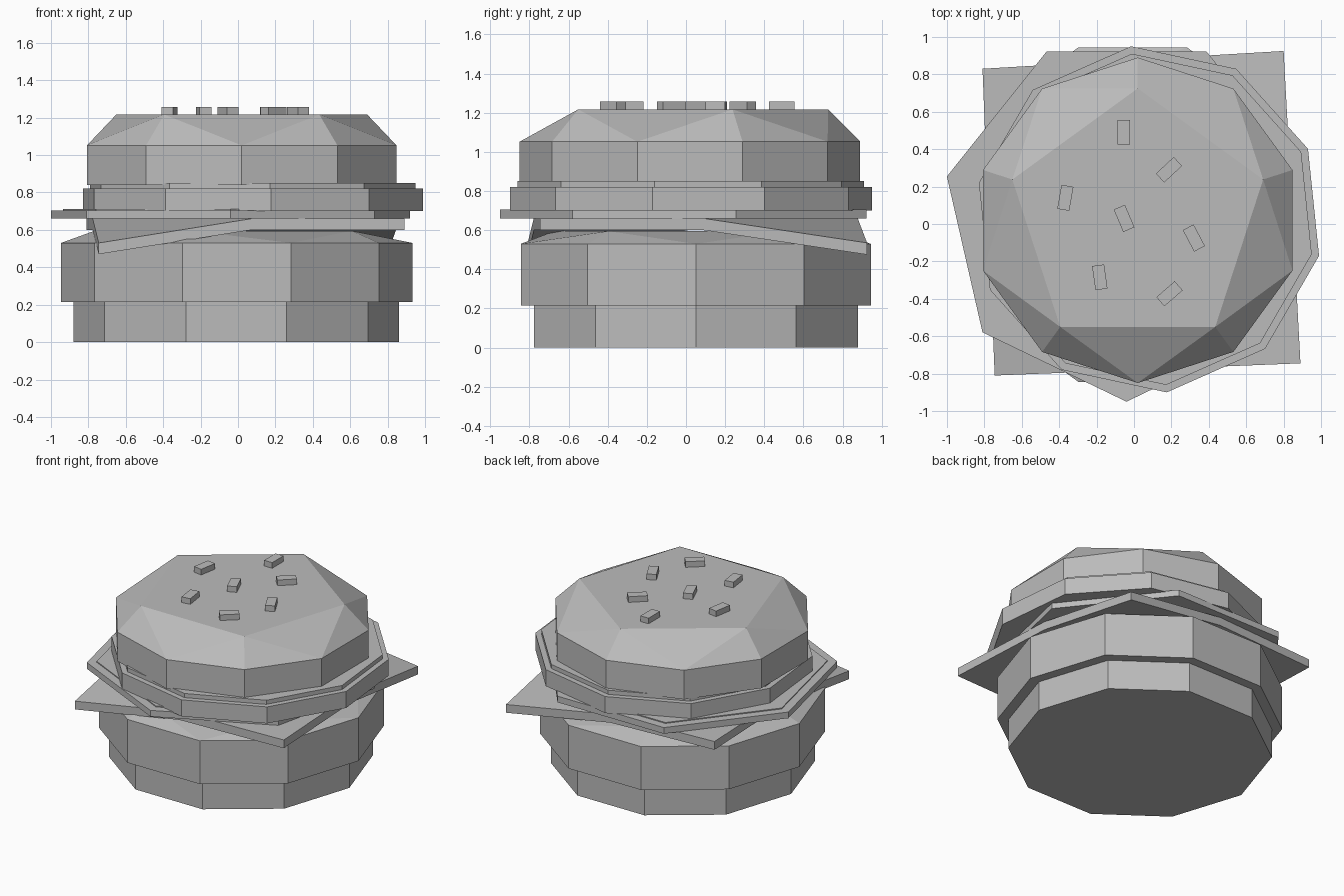
import bpy
import bmesh
from math import cos, sin, radians, tau
from mathutils import Vector

if "Cube" in bpy.data.objects:
    bpy.data.objects.remove(bpy.data.objects["Cube"])

GREY = (0.5, 0.5, 0.5, 1)
grey = bpy.data.materials.new("plain_grey")
grey.use_nodes = True
grey.diffuse_color = GREY
grey.node_tree.nodes["Principled BSDF"].inputs["Base Color"].default_value = GREY


def finish(name, bm):
    bmesh.ops.recalc_face_normals(bm, faces=bm.faces)
    mesh = bpy.data.meshes.new(name)
    bm.to_mesh(mesh)
    bm.free()
    mesh.materials.append(grey)
    obj = bpy.data.objects.new(name, mesh)
    bpy.context.collection.objects.link(obj)
    return obj


def ring(bm, sides, radius, z, centre, turn):
    angles = [radians(turn) + tau * i / sides for i in range(sides)]
    return [bm.verts.new((centre[0] + radius * cos(a), centre[1] + radius * sin(a), z))
            for a in angles]


def add_walls(bm, low, high):
    n = len(low)
    for i in range(n):
        j = (i + 1) % n
        bm.faces.new((low[i], low[j], high[j], high[i]))


def slab(name, sides, radius, z0, z1, centre, turn=0, crown=None):
    """Polygonal slab; crown=(radius, z) adds a faceted top with half the sides."""
    bm = bmesh.new()
    low = ring(bm, sides, radius, z0, centre, turn)
    high = ring(bm, sides, radius, z1, centre, turn)
    bm.faces.new(low[::-1])
    add_walls(bm, low, high)
    if crown:
        half = sides // 2
        top = ring(bm, half, crown[0], crown[1], centre, turn)
        for i in range(half):
            a, b = top[i], top[(i + 1) % half]
            start, mid, end = (high[(2 * i + k) % sides] for k in range(3))
            bm.faces.new((start, mid, a))
            bm.faces.new((a, mid, b))
            bm.faces.new((mid, end, b))
        bm.faces.new(top)
    else:
        bm.faces.new(high)
    return finish(name, bm)


# Buns, patty and round fillings
slab("bottom_bun", 10, 0.87, 0, 0.215, (-0.01, 0.05))
slab("patty", 10, 0.94, 0.215, 0.53, (-0.007, 0.05), 180, crown=(0.76, 0.595))
slab("lettuce", 7, 0.985, 0.66, 0.705, (-0.04, 0.035), -90)
slab("lettuce_raised_middle", 7, 0.92, 0.70, 0.712, (-0.04, 0.035), -90)
slab("tomato", 10, 0.93, 0.70, 0.82, (0.08, 0.025), -12.1)
slab("tomato_raised_middle", 10, 0.89, 0.81, 0.85, (0.08, 0.025), -12.1)
slab("top_bun", 10, 0.87, 0.84, 1.052, (0.02, 0.02), 90, crown=(0.705, 1.217))

# Cheese sheet: two opposite corners hang down, folded between edge midpoints
corners = [Vector((-0.745, -0.81, 0.53)), Vector((0.89, -0.745, 0.66)),
           Vector((0.80, 0.925, 0.535)), Vector((-0.81, 0.83, 0.66))]
bm = bmesh.new()
layers = []
for drop in (0.06, 0):
    outline = []
    for i, c in enumerate(corners):
        middle = (c + corners[(i + 1) % 4]) / 2
        middle.z = 0.66
        for p in (c, middle):
            outline.append(bm.verts.new(p - Vector((0, 0, drop))))
    layers.append(outline)
add_walls(bm, *layers)
for v in layers:
    bm.faces.new((v[7], v[0], v[1]))
    bm.faces.new((v[3], v[4], v[5]))
    bm.faces.new((v[1], v[2], v[3], v[5], v[6], v[7]))
finish("cheese", bm)

# Sesame seeds: x, y, turn in degrees
seeds = [(-0.055, 0.49, 90), (0.187, 0.29, 43), (-0.367, 0.14, 80), (-0.053, 0.03, 113),
         (0.32, -0.075, 118), (-0.183, -0.285, 98), (0.19, -0.373, 41)]
for i, (x, y, turn) in enumerate(seeds):
    bm = bmesh.new()
    bmesh.ops.create_cube(bm, size=1)
    bmesh.ops.scale(bm, vec=(0.13, 0.065, 0.05), verts=bm.verts)
    seed = finish(f"seed_{i + 1}", bm)
    seed.location = (x, y, 1.233)
    seed.rotation_euler.z = radians(turn)
